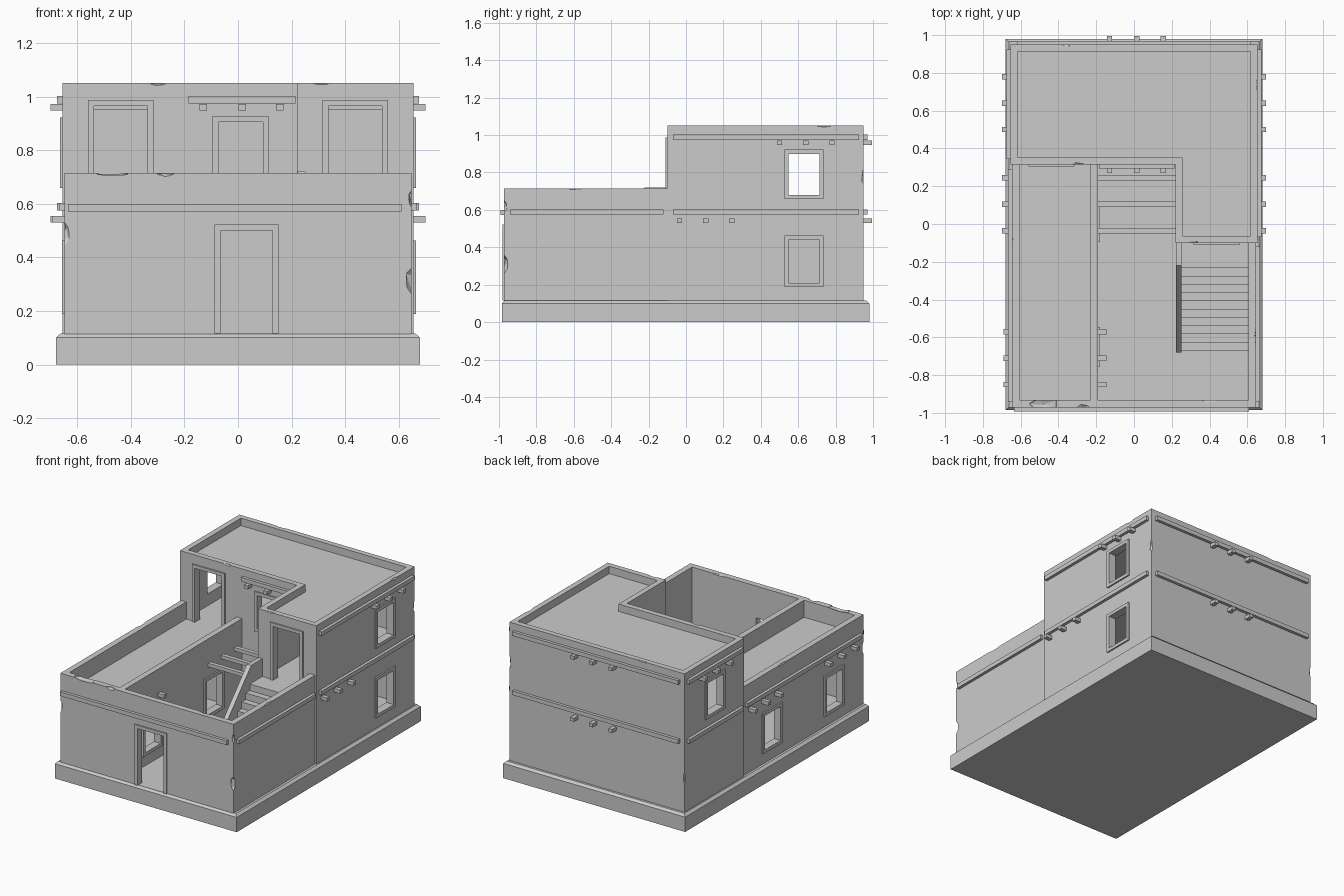
import bpy, bmesh, random
from mathutils import Vector, Matrix

if "Cube" in bpy.data.objects:
    bpy.data.objects.remove(bpy.data.objects["Cube"])
random.seed(4)

def finish(bm, name):
    bmesh.ops.recalc_face_normals(bm, faces=bm.faces)
    me = bpy.data.meshes.new(name)
    bm.to_mesh(me)
    bm.free()
    ob = bpy.data.objects.new(name, me)
    bpy.context.collection.objects.link(ob)
    return ob

def prism(name, pts, z0, z1):
    bm = bmesh.new()
    f = bm.faces.new([bm.verts.new((x, y, z0)) for x, y in pts])
    ext = bmesh.ops.extrude_face_region(bm, geom=[f])
    bmesh.ops.translate(bm, vec=(0, 0, z1 - z0),
                        verts=[g for g in ext['geom'] if isinstance(g, bmesh.types.BMVert)])
    return finish(bm, name)

def rect(x0, x1, y0, y1):
    return [(x0, y0), (x1, y0), (x1, y1), (x0, y1)]

def box(name, x0, x1, y0, y1, z0, z1):
    return prism(name, rect(x0, x1, y0, y1), z0, z1)

def wall_box(name, axis, n, t, z):
    """Box given by its range along the wall normal, along the wall, and in height."""
    n, t = sorted(n), sorted(t)
    return box(name, *n, *t, *z) if axis == 'x' else box(name, *t, *n, *z)

def carve(ob, cutter):
    m = ob.modifiers.new('cut', 'BOOLEAN')
    m.object, m.operation, m.solver = cutter, 'DIFFERENCE', 'EXACT'
    dg = bpy.context.evaluated_depsgraph_get()
    me = bpy.data.meshes.new_from_object(ob.evaluated_get(dg))
    ob.modifiers.clear()
    ob.data = me
    bpy.data.objects.remove(cutter)

def ell(i):
    """Plan of the rear storey, inset by i."""
    return [(-.655 + i, .315 + i), (.22 + i, .315 + i), (.22 + i, -.1 + i),
            (.655 - i, -.1 + i), (.655 - i, .95 - i), (-.655 + i, .95 - i)]

def opening(ob, axis, face, out, c, w, z0, z1, door=False):
    """Cut a hole through a wall and trim it with a raised surround."""
    carve(ob, wall_box('hole', axis, (face + out * .03, face - out * .055),
                       (c - w / 2, c + w / 2), (z0, z1)))
    f, n = .022, (face + out * .01, face - out * .02)
    name = 'door_surround' if door else 'window_surround'
    for s in (-1, 1):
        wall_box(name, axis, n, (c + s * w / 2, c + s * (w / 2 + f)), (z0, z1))
    wall_box(name, axis, n, (c - w / 2 - f, c + w / 2 + f), (z1, z1 + f))
    if not door:
        wall_box(name, axis, n, (c - w / 2 - f, c + w / 2 + f), (z0 - f, z0))

def band(axis, face, out, t0, t1, z):
    wall_box('string_course', axis, (face - out * .01, face + out * .02), (t0, t1), (z - .014, z + .014))

def pegs(axis, face, out, centres, z):
    for c in centres:
        wall_box('beam_end', axis, (face - out * .01, face + out * .045),
                 (c - .014, c + .014), (z - .012, z + .012))

# Plinth with a sloped top edge
plinth = box('plinth', -.68, .68, -.985, .98, 0, .115)
for v in plinth.data.vertices:
    if v.co.z > .1:
        v.co.x *= .975
        v.co.y *= .985
plinth.data.transform(Matrix.Translation((0, 0, 0)))
for v in plinth.data.vertices:
    if v.co.z < .05:
        v.co.z = .1
box('plinth_base', -.68, .68, -.985, .98, 0, .1)

# Rear two-storey block: roof recess, upper and lower rooms
rear = prism('rear_block', ell(0), .114, 1.05)
carve(rear, prism('c', ell(.037), 1.0, 1.2))
carve(rear, prism('c', ell(.045), .6, .95))
carve(rear, prism('c', ell(.045), .125, .56))
for s in (-1, 1):
    opening(rear, 'x', s * .655, s, .63, .165, .68, .90)
opening(rear, 'x', .655, 1, .63, .165, .21, .44)
opening(rear, 'y', .315, -1, .01, .165, .68, .905)
opening(rear, 'y', .315, -1, -.437, .2, .6, .965, True)
opening(rear, 'y', -.1, -1, .437, .2, .6, .965, True)

# Left wing: terrace over a ground-floor room
left = box('left_wing', -.647, -.19, -.972, .315, .114, .715)
carve(left, box('c', -.607, -.23, -.932, .4, .6, .9))
carve(left, box('c', -.607, -.23, -.932, .275, .125, .56))
for c in (.01, -.65):
    opening(left, 'x', -.647, -1, c, .165, .21, .44)
    opening(left, 'x', -.19, 1, c, .165, .21, .44)

# Courtyard wall with the street door
yard = prism('courtyard_wall', [(-.19, -.972), (.647, -.972), (.647, -.1), (.607, -.1),
                                (.607, -.932), (-.19, -.932)], .114, .715)
opening(yard, 'y', -.972, -1, .032, .195, .115, .5, True)

# Staircase, landing and sloping side wall
n, y0, y1 = 11, -.67, -.19
for i in range(n):
    box('stair_step', .25, .61, y0 + (y1 - y0) * i / n, -.1, .114 + .486 * i / n, .114 + .486 * (i + 1) / n)
bm = bmesh.new()
f = bm.faces.new([bm.verts.new((.222, y, z)) for y, z in
                  [(-.68, .114), (-.1, .114), (-.1, .72), (-.22, .72), (-.68, .22)]])
ext = bmesh.ops.extrude_face_region(bm, geom=[f])
bmesh.ops.translate(bm, vec=(.03, 0, 0), verts=[g for g in ext['geom'] if isinstance(g, bmesh.types.BMVert)])
finish(bm, 'stair_side_wall')

# Beams across the back of the courtyard
for y in (-.035, .105, .245):
    box('courtyard_beam', -.2, .23, y - .014, y + .014, .528, .552)

# String courses
band('y', -.972, -1, -.635, .61, .586)
band('y', .315, -1, -.185, .215, .988)
for z in (.588, .988):
    band('y', .95, 1, -.62, .62, z)
    band('x', .655, 1, -.07, .925, z)
    band('x', -.655, -1, .345, .925, z)
band('x', .647, 1, -.94, -.12, .588)
band('x', -.647, -1, -.94, .29, .588)

# Projecting beam ends
for s in (-1, 1):
    pegs('x', s * .655, s, (.5, .64, .78), .96)
    pegs('x', s * .655, s, (-.035, .105, .245), .542)
pegs('x', -.647, -1, (-.57, -.71, -.85), .542)
pegs('x', -.19, 1, (-.57, -.71, -.85), .542)
for z in (.96, .542):
    pegs('y', .95, 1, (-.13, .015, .155), z)
pegs('y', .315, -1, (-.13, .015, .155), .96)

# Weathering chips on edges: body, position, size
def chip(ob, loc, size):
    bm = bmesh.new()
    bmesh.ops.create_icosphere(bm, subdivisions=1, radius=1)
    for v in bm.verts:
        v.co = Vector(v.co[k] * size[k] * random.uniform(.8, 1.2) + loc[k] for k in range(3))
    carve(ob, finish(bm, 'chip'))

for ob, loc, size in [
        (yard, (.651, -.976, .31), (.028, .03, .06)),
        (yard, (.651, -.976, .62), (.018, .02, .04)),
        (yard, (.4, -.925, .722), (.06, .02, .018)),
        (yard, (.651, -.6, .719), (.015, .07, .014)),
        (left, (-.48, -.955, .722), (.08, .035, .024)),
        (left, (-.27, -.977, .719), (.045, .025, .018)),
        (left, (-.651, -.976, .49), (.025, .02, .05)),
        (left, (-.651, -.1, .719), (.014, .06, .014)),
        (rear, (-.3, .311, 1.054), (.04, .015, .013)),
        (rear, (.31, -.104, 1.054), (.04, .015, .013)),
        (rear, (.659, .74, 1.054), (.015, .045, .013)),
        (rear, (.659, .954, .78), (.015, .015, .06)),
        (rear, (-.35, .954, 1.054), (.05, .015, .013)),
        (rear, (-.659, .954, .35), (.015, .015, .06))]:
    chip(ob, loc, size)
